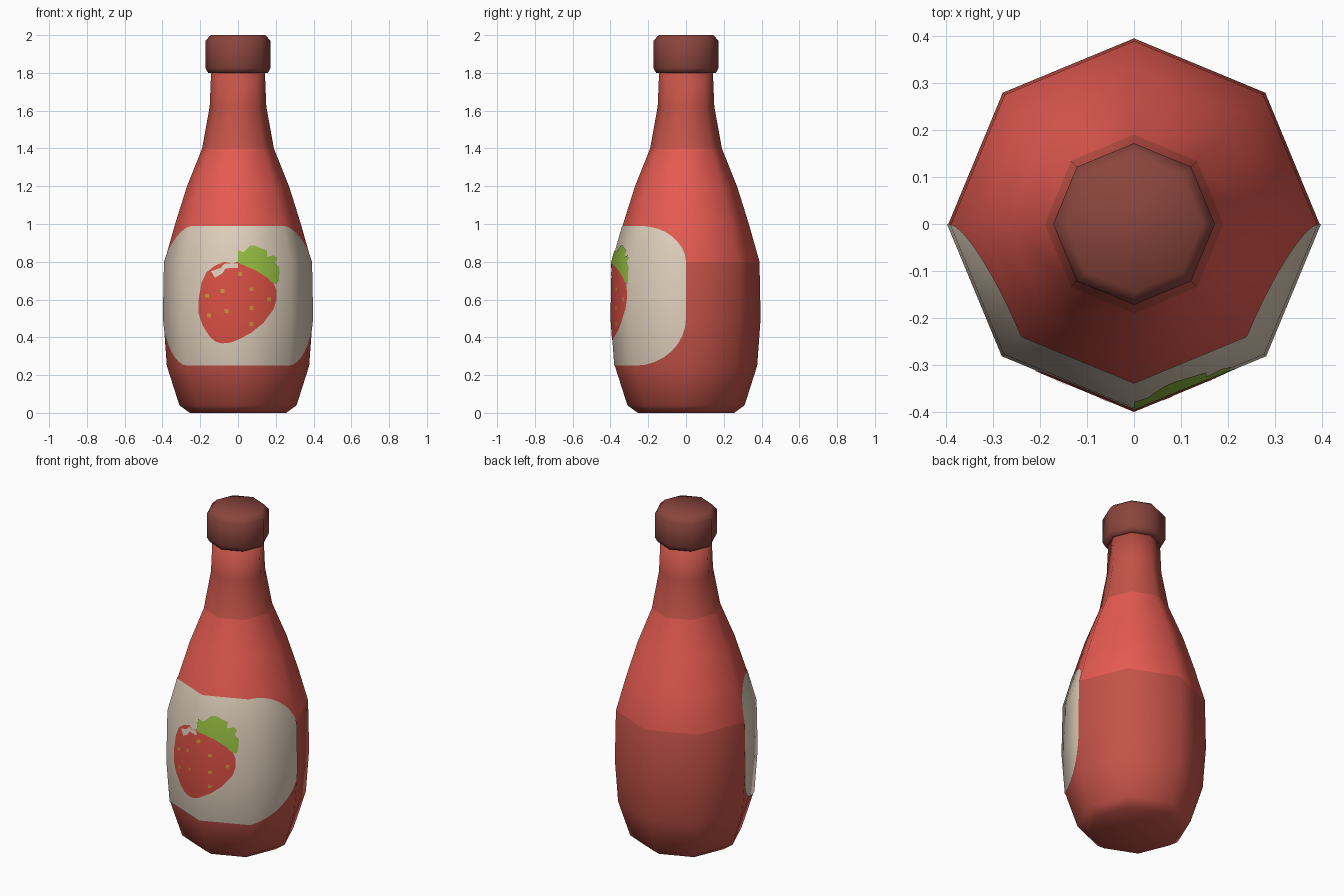
import bpy, bmesh, math
from mathutils import Vector

if "Cube" in bpy.data.objects:
    bpy.data.objects.remove(bpy.data.objects["Cube"])

SIDES = 8
STEP = math.tau / SIDES
W = 0.276  # width of one bottle facet in label units

# (radius, height) profiles
BODY = [(0.255, 0), (0.31, 0.04), (0.377, 0.25), (0.395, 0.5), (0.389, 0.8),
        (0.333, 1.0), (0.27, 1.2), (0.19, 1.4), (0.15, 1.62), (0.142, 1.81)]
CAP = [(0.14, 1.8), (0.158, 1.8), (0.172, 1.825), (0.172, 1.97), (0.145, 2.0)]


def material(name, rgb):
    m = bpy.data.materials.new(name)
    lin = [((c / 255 + 0.055) / 1.055) ** 2.4 for c in rgb]
    m.diffuse_color = (*lin, 1)
    m.use_nodes = True
    m.node_tree.nodes["Principled BSDF"].inputs["Base Color"].default_value = m.diffuse_color
    return m


DARK = material("deep red", (196, 83, 72))
BRIGHT = material("bright red", (230, 91, 82))
LID = material("brown red", (138, 69, 61))
CREAM = material("cream", (224, 208, 188))
BERRY = material("strawberry red", (218, 80, 68))
GREEN = material("leaf green", (150, 190, 66))
SEED = material("seed gold", (206, 146, 62))


def add_object(name, bm, mats):
    me = bpy.data.meshes.new(name)
    bm.to_mesh(me)
    bm.free()
    for m in mats:
        me.materials.append(m)
    ob = bpy.data.objects.new(name, me)
    bpy.context.collection.objects.link(ob)
    return ob


def lathe(name, profile, mats, rule=lambda z: 0):
    bm = bmesh.new()
    rings = [[bm.verts.new((r * math.cos(i * STEP), r * math.sin(i * STEP), z))
              for i in range(SIDES)] for r, z in profile]
    for a, b in zip(rings, rings[1:]):
        for i in range(SIDES):
            j = (i + 1) % SIDES
            bm.faces.new((a[i], a[j], b[j], b[i]))
    bm.faces.new(rings[0][::-1])
    bm.faces.new(rings[-1])
    for f in bm.faces:
        f.smooth = True
        f.material_index = rule(f.calc_center_median().z)
    return add_object(name, bm, mats)


def body_at(z):
    """Radius and smoothed slope of the bottle at height z."""
    def slope(i):
        (r0, z0), (r1, z1) = BODY[i - 1], BODY[i + 1]
        return (r1 - r0) / (z1 - z0)
    for i in range(1, len(BODY) - 2):
        (r0, z0), (r1, z1) = BODY[i], BODY[i + 1]
        if z <= z1:
            t = (z - z0) / (z1 - z0)
            return r0 + (r1 - r0) * t, slope(i) + (slope(i + 1) - slope(i)) * t


def decal(name, outlines, mat, lift):
    """Flat outlines (sideways, height) wrapped onto the front facets."""
    bm = bmesh.new()
    for pts in outlines:
        bm.faces.new([bm.verts.new((s, 0, z)) for s, z in pts])
    bmesh.ops.triangulate(bm, faces=bm.faces[:])
    # split along the bottle's creases
    cuts = [((k * W, 0, 0), (1, 0, 0)) for k in (-1, 0, 1)]
    cuts += [((0, 0, z), (0, 0, 1)) for r, z in BODY[3:5]]
    for co, no in cuts:
        bmesh.ops.bisect_plane(bm, geom=bm.verts[:] + bm.edges[:] + bm.faces[:],
                               dist=1e-5, plane_co=co, plane_no=no)
    bm.normal_update()
    for f in bm.faces:
        f.smooth = True
        if f.normal.y > 0:
            f.normal_flip()
    normals = []
    for v in bm.verts:
        k = v.co.x / W
        i = math.floor(k + 1e-6)
        a = -math.pi / 2 + i * STEP
        p = Vector((math.cos(a), math.sin(a), 0))
        q = Vector((math.cos(a + STEP), math.sin(a + STEP), 0))
        d = p.lerp(q, k - i)
        r, slope = body_at(v.co.z)
        v.co = d * (r + lift) + Vector((0, 0, v.co.z))
        normals.append((d.normalized() - Vector((0, 0, slope))).normalized())
    ob = add_object(name, bm, [mat])
    ob.data.normals_split_custom_set_from_vertices(normals)
    return ob


# bottle and cap
lathe("bottle", BODY, [DARK, BRIGHT], lambda z: 1 if 0.8 < z < 1.4 else 0)
lathe("cap", CAP, [LID])

# rounded label around the front half
label = []
for sx, cz, rz, start in ((1, 0.5, 0.25, 270), (1, 0.8, 0.19, 0),
                          (-1, 0.8, 0.19, 90), (-1, 0.5, 0.25, 180)):
    for n in range(9):
        a = math.radians(start + n * 11.25)
        label.append((sx * W + W * math.cos(a), cz + rz * math.sin(a)))
decal("label", [label], CREAM, 0.003)

# strawberry picture
decal("strawberry", [[
    (-0.085, 0.368), (-0.04, 0.372), (0.01, 0.392), (0.07, 0.425), (0.13, 0.475),
    (0.185, 0.55), (0.2, 0.6), (0.2, 0.65), (0.18, 0.7), (0.12, 0.74), (0.01, 0.805),
    (-0.03, 0.79), (-0.07, 0.8), (-0.12, 0.78), (-0.165, 0.745), (-0.19, 0.69),
    (-0.205, 0.6), (-0.205, 0.53), (-0.185, 0.465), (-0.15, 0.405), (-0.12, 0.378)]],
    BERRY, 0.005)

# scalloped leaf crown
decal("leaf_crown", [[
    (0, 0.795), (0.09, 0.755), (0.155, 0.715), (0.17, 0.695), (0.2, 0.68),
    (0.212, 0.7), (0.192, 0.74), (0.217, 0.77), (0.195, 0.795), (0.208, 0.82),
    (0.19, 0.835), (0.155, 0.825), (0.158, 0.86), (0.135, 0.868), (0.108, 0.85),
    (0.095, 0.885), (0.068, 0.885), (0.055, 0.852), (0.03, 0.85), (0, 0.862)]],
    GREEN, 0.007)

# pale highlight at the top of the berry
decal("berry_highlight", [[
    (-0.14, 0.75), (-0.12, 0.715), (-0.08, 0.74), (-0.065, 0.765), (0, 0.768),
    (0, 0.792), (-0.07, 0.79), (-0.09, 0.768)]], CREAM, 0.007)

# seeds
H = 0.01
spots = [(-.16, .62), (-.15, .515), (-.06, .54), (.07, .47), (.16, .6),
         (.07, .555), (-.08, .645), (.011, .735), (.07, .655)]
decal("seeds", [[(x - H, z - H), (x + H, z - H), (x + H, z + H), (x - H, z + H)]
                for x, z in spots], SEED, 0.007)
